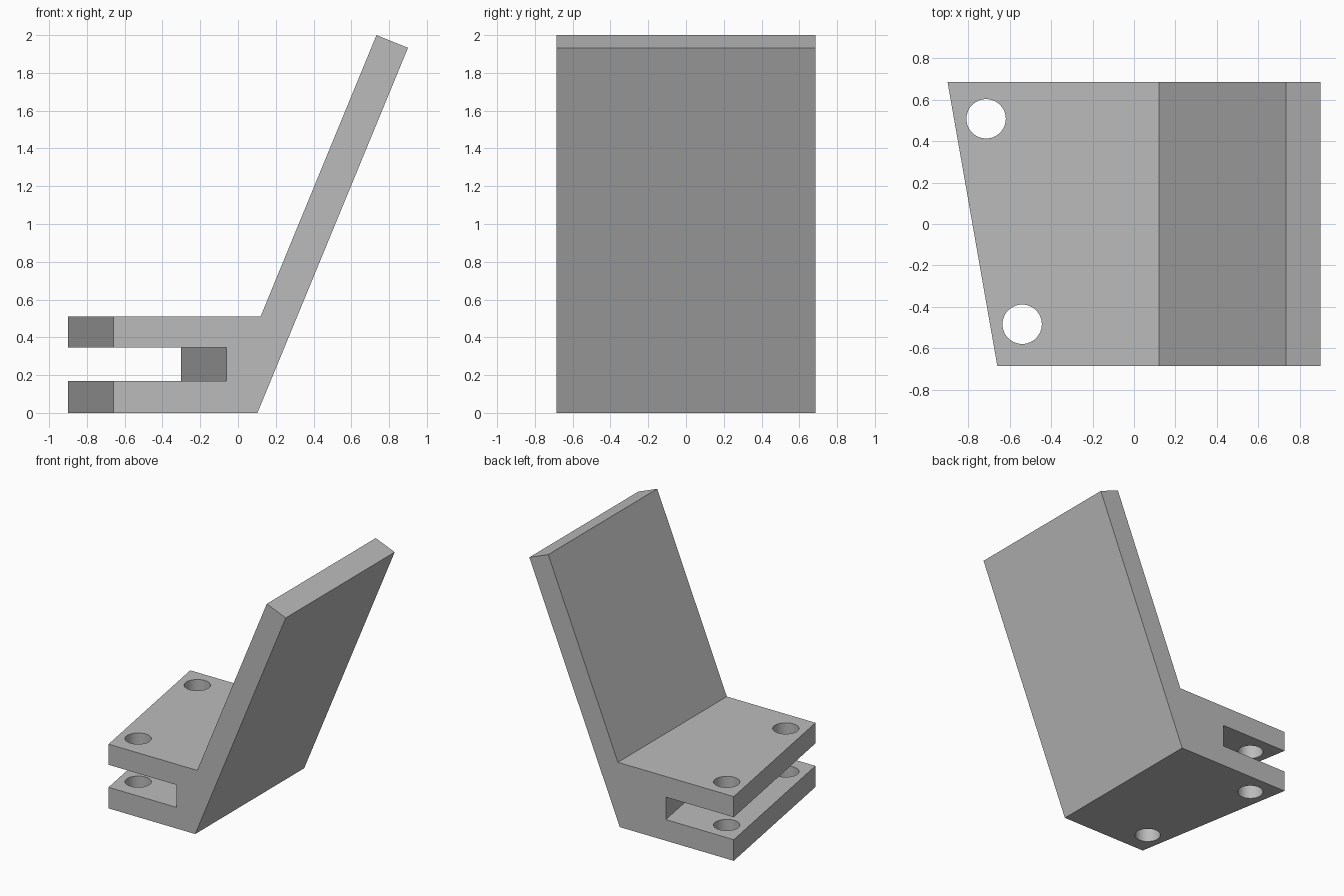
import bpy
import bmesh
from mathutils import Vector

if "Cube" in bpy.data.objects:
    bpy.data.objects.remove(bpy.data.objects["Cube"], do_unlink=True)

HALF = 0.685    # half the width along y
SKEW = 0.24     # how far the slanted end runs back in x

grey = bpy.data.materials.new("plain grey")
grey.use_nodes = True
colour = (0.5, 0.5, 0.5, 1)
grey.diffuse_color = colour
grey.node_tree.nodes["Principled BSDF"].inputs["Base Color"].default_value = colour


def make_object(name, bm):
    bmesh.ops.recalc_face_normals(bm, faces=bm.faces)
    mesh = bpy.data.meshes.new(name)
    bm.to_mesh(mesh)
    bm.free()
    mesh.materials.append(grey)
    obj = bpy.data.objects.new(name, mesh)
    bpy.context.collection.objects.link(obj)
    return obj


def extrude_profile(name, profile, skewed):
    """Extrude an x-z outline along y; skewed corners shift in x at the back."""
    bm = bmesh.new()
    front = [bm.verts.new((x, -HALF, z)) for x, z in profile]
    back = [bm.verts.new((x - (SKEW if i in skewed else 0), HALF, z))
            for i, (x, z) in enumerate(profile)]
    bm.faces.new(front)
    bm.faces.new(back)
    for i in range(len(profile)):
        j = (i + 1) % len(profile)
        bm.faces.new((front[i], front[j], back[j], back[i]))
    return make_object(name, bm)


# Forked base and leaning plate share one outline
profile = [
    (-0.66, 0), (0.103, 0), (0.9, 1.933), (0.733, 2.0), (0.12, 0.511),
    (-0.66, 0.511), (-0.66, 0.347), (-0.062, 0.347), (-0.062, 0.168), (-0.66, 0.168),
]
bracket = extrude_profile("angled_bracket", profile, {0, 5, 6, 7, 8, 9})

# Bolt holes through both fork plates
for name, x, y in (("front_hole_cutter", -0.54, -0.484), ("back_hole_cutter", -0.714, 0.508)):
    bm = bmesh.new()
    bmesh.ops.create_cone(bm, cap_ends=True, segments=48, radius1=0.095,
                          radius2=0.095, depth=1)
    bmesh.ops.translate(bm, verts=bm.verts, vec=Vector((x, y, 0.25)))
    cutter = make_object(name, bm)
    cutter.hide_render = True
    cutter.hide_set(True)
    cut = bracket.modifiers.new(name, "BOOLEAN")
    cut.operation = "DIFFERENCE"
    cut.solver = "EXACT"
    cut.object = cutter

# Bake the cuts, then smooth the hole walls
bpy.ops.object.select_all(action="DESELECT")
bpy.context.view_layer.objects.active = bracket
bracket.select_set(True)
for mod in list(bracket.modifiers):
    cutter = mod.object
    bpy.ops.object.modifier_apply(modifier=mod.name)
    bpy.data.objects.remove(cutter, do_unlink=True)
bpy.ops.object.shade_smooth_by_angle(angle=0.5)
